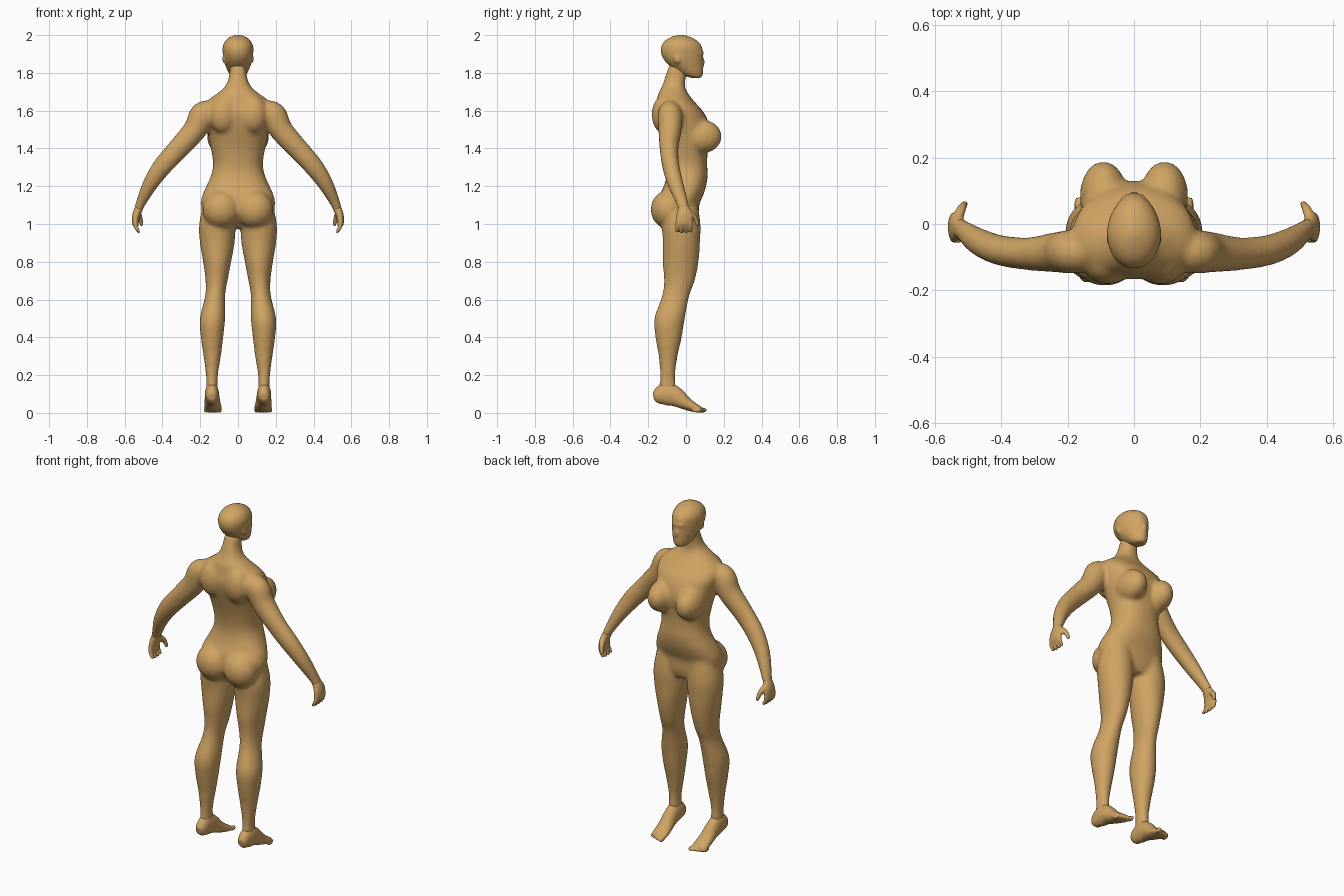
import bpy, bmesh
from math import sin, cos, pi, copysign
from mathutils import Vector, Matrix

old = bpy.data.objects.get("Cube")
if old:
    bpy.data.objects.remove(old, do_unlink=True)

tan = bpy.data.materials.new("warm_tan")
tan.use_nodes = True
tan.diffuse_color = (0.63, 0.37, 0.125, 1)
tan.node_tree.nodes["Principled BSDF"].inputs["Base Color"].default_value = tan.diffuse_color

SIDES = 28
UP = Vector((0, 0, 1))
X = Vector((1, 0, 0))
Y = Vector((0, 1, 0))


def spline(points, steps=4):
    """Catmull-Rom interpolation of stations of any length."""
    p = [points[0], *points, points[-1]]
    out = []
    for a, b, c, d in zip(p, p[1:], p[2:], p[3:]):
        for k in range(steps):
            t = k / steps
            out.append([0.5 * (2 * q + (r - o) * t + (2 * o - 5 * q + 4 * r - s) * t * t
                               + (3 * q - o - 3 * r + s) * t ** 3)
                        for o, q, r, s in zip(a, b, c, d)])
    return out + [list(points[-1])]


def loft(bm, stations, side, axis=None, mirror=False, power=2.0, taper=0.0):
    """Skin rings (x, y, z, radius along side, other radius) along a path."""
    path = spline(stations)
    for flip in ((1, -1) if mirror else (1,)):
        rings = []
        for i, (x, y, z, ra, rb) in enumerate(path):
            ahead, back = path[min(i + 1, len(path) - 1)], path[max(i - 1, 0)]
            t = axis or (Vector(ahead[:3]) - Vector(back[:3])).normalized()
            u = (side - t * side.dot(t)).normalized()
            v = t.cross(u)
            ring = []
            for k in range(SIDES):
                c, s = cos(2 * pi * k / SIDES), sin(2 * pi * k / SIDES)
                a = copysign(abs(c) ** (2 / power), c) * (1 - taper * max(s, 0))
                b = copysign(abs(s) ** (2 / power), s)
                co = Vector((x, y, z)) + u * ra * a + v * rb * b
                co.x *= flip
                ring.append(bm.verts.new(co))
            rings.append(ring)
        for r, q in zip(rings, rings[1:]):
            for k in range(SIDES):
                n = (k + 1) % SIDES
                bm.faces.new((r[k], r[n], q[n], q[k]))
        bm.faces.new(rings[0])
        bm.faces.new(rings[-1])


def blob(bm, centre, radii, mirror=True):
    """Ellipsoid muscle or soft form."""
    for flip in ((1, -1) if mirror else (1,)):
        c = Vector((centre[0] * flip, centre[1], centre[2]))
        bmesh.ops.create_uvsphere(bm, u_segments=24, v_segments=16, radius=1,
                                  matrix=Matrix.Translation(c) @ Matrix.Diagonal((*radii, 1)))


def upright(rows):
    """Rows of height, half width, back, front."""
    return [(0, (b + f) / 2, z, w, (f - b) / 2) for z, w, b, f in rows]


def finish(bm, name, voxel, rounds):
    bmesh.ops.recalc_face_normals(bm, faces=bm.faces)
    mesh = bpy.data.meshes.new(name)
    bm.to_mesh(mesh)
    bm.free()
    mesh.materials.append(tan)
    obj = bpy.data.objects.new(name, mesh)
    bpy.context.collection.objects.link(obj)
    fuse = obj.modifiers.new("fuse", 'REMESH')
    fuse.mode = 'VOXEL'
    fuse.voxel_size = voxel
    fuse.use_smooth_shade = True
    soft = obj.modifiers.new("soften", 'SMOOTH')
    soft.factor = 0.5
    soft.iterations = rounds


# Torso and neck
body = bmesh.new()
loft(body, upright([
    (.98, .09, -.08, .05), (1.03, .17, -.12, .066), (1.1, .197, -.14, .07),
    (1.15, .19, -.14, .09), (1.2, .168, -.118, .107), (1.26, .142, -.102, .115),
    (1.32, .132, -.102, .112), (1.4, .144, -.117, .117), (1.48, .162, -.142, .13),
    (1.55, .177, -.162, .115), (1.6, .187, -.167, .088), (1.645, .172, -.157, .047),
    (1.69, .112, -.147, .012), (1.73, .067, -.127, -.006), (1.78, .048, -.11, .0),
    (1.84, .042, -.09, .01)]), X, UP, power=2.3)

# Chest, shoulder blades and seat
blob(body, (.092, .083, 1.463), (.072, .107, .09))
blob(body, (.08, -.12, 1.58), (.075, .062, .1))
blob(body, (.088, -.1, 1.077), (.1, .087, .1))

# Arms
loft(body, [
    (.13, -.09, 1.6, .05, .05), (.185, -.085, 1.58, .065, .07),
    (.227, -.085, 1.5, .062, .063), (.315, -.09, 1.4, .05, .057),
    (.4, -.08, 1.305, .046, .052), (.465, -.055, 1.21, .042, .041),
    (.515, -.02, 1.11, .033, .027), (.53, -.01, 1.07, .033, .023)], Y, mirror=True)

# Legs: height, inner, outer, back, front
legs = [
    (1.12, .03, .18, -.1, .06), (1.0, .014, .206, -.127, .077), (.9, .018, .202, -.122, .074),
    (.8, .036, .185, -.124, .067), (.7, .055, .172, -.117, .047), (.62, .068, .174, -.127, .018),
    (.5, .068, .202, -.168, -.006), (.4, .078, .197, -.162, -.022), (.3, .09, .183, -.145, -.044),
    (.2, .106, .17, -.138, -.057), (.13, .108, .168, -.143, -.052), (.09, .112, .164, -.145, -.06)]
loft(body, [((i + o) / 2, (b + f) / 2, z, (o - i) / 2, (f - b) / 2) for z, i, o, b, f in legs],
     X, UP, mirror=True)
finish(body, "body", .01, 12)

# Head with narrowing face, brow, nose and ears
head = bmesh.new()
loft(head, upright([
    (1.773, .028, .025, .08), (1.79, .045, -.02, .09), (1.82, .06, -.065, .092),
    (1.86, .074, -.11, .091), (1.9, .081, -.132, .09), (1.94, .081, -.132, .084),
    (1.97, .067, -.112, .06), (1.99, .043, -.078, .025), (2.002, .012, -.04, -.015)]),
     X, UP, power=2.1, taper=.15)
blob(head, (0, .086, 1.857), (.012, .015, .024), False)
blob(head, (0, .077, 1.905), (.04, .018, .012), False)
blob(head, (.074, -.045, 1.875), (.009, .018, .027))
finish(head, "head", .008, 6)

# Hands with fingers and thumb
hands = bmesh.new()
loft(hands, [
    (.522, -.014, 1.09, .029, .023), (.538, -.008, 1.05, .043, .021),
    (.543, -.01, 1.01, .045, .018), (.54, -.01, .988, .037, .013)], Y, mirror=True)
for i in range(4):
    y = -.047 + .024 * i
    tip = .95 + .005 * abs(i - 1.5)
    loft(hands, [(.544, y * .9, 1.02, .012, .012), (.54, y, .985, .011, .011),
                 (.523, y * 1.05, tip, .008, .008)], Y, mirror=True)
loft(hands, [(.532, .012, 1.065, .016, .016), (.52, .046, 1.035, .014, .014),
             (.509, .063, .99, .009, .009)], X, mirror=True)
finish(hands, "hands", .006, 4)

# Feet with toes
feet = bmesh.new()
loft(feet, [
    (.138, -.172, .085, .018, .022), (.138, -.15, .09, .031, .043),
    (.138, -.1, .1, .037, .062), (.137, -.05, .082, .039, .051),
    (.135, 0, .05, .043, .035), (.133, .05, .026, .047, .023),
    (.133, .08, .018, .043, .015)], X, mirror=True)
for i in range(5):
    size = .014 - .0012 * i
    blob(feet, (.097 + .019 * i, .088 - .008 * i, size + .001), (size * .85, .024, size))
finish(feet, "feet", .006, 4)
